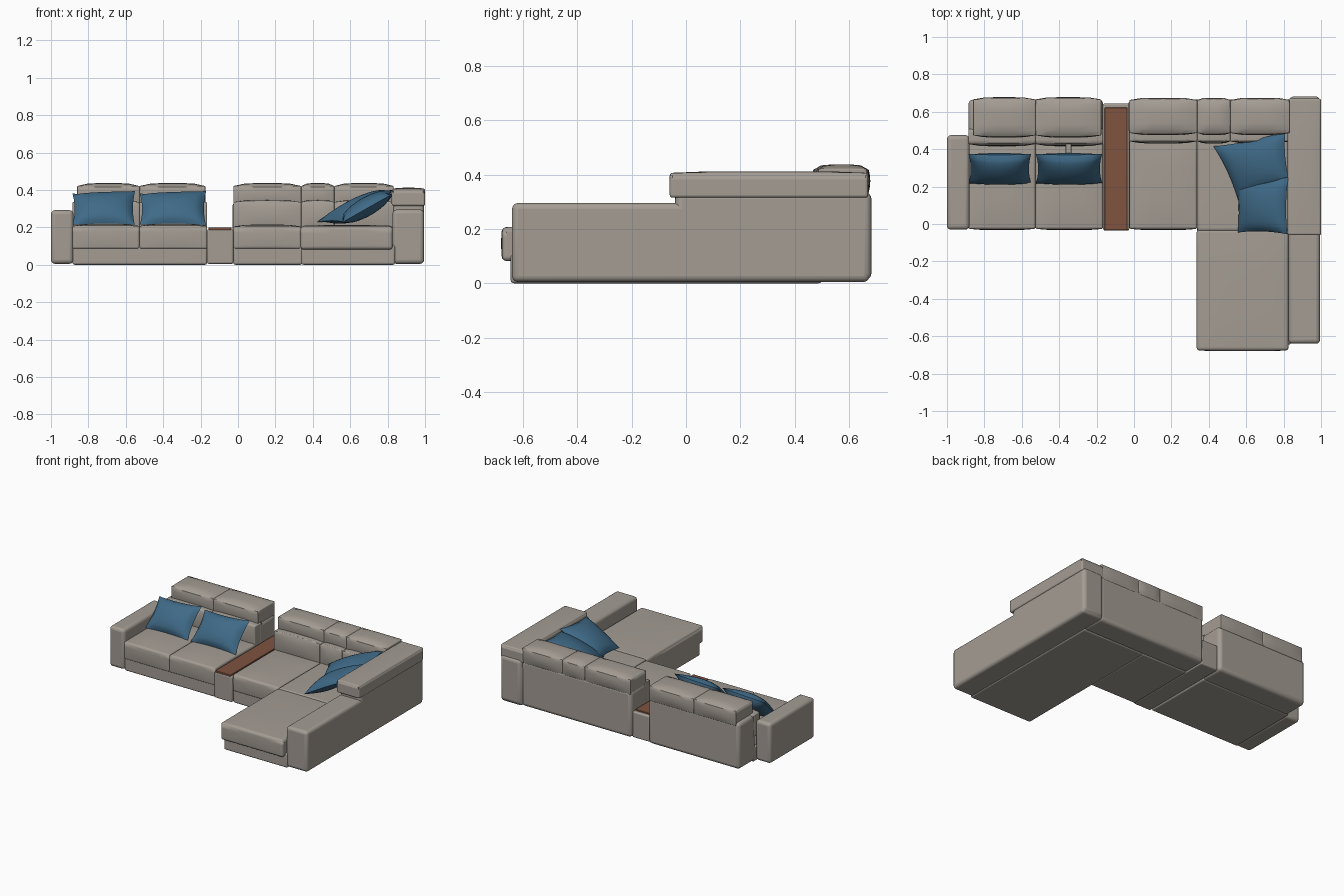
import bpy, bmesh, math
from mathutils import Vector

if "Cube" in bpy.data.objects:
    bpy.data.objects.remove(bpy.data.objects["Cube"])


def material(name, rgb):
    m = bpy.data.materials.new(name)
    m.diffuse_color = (*rgb, 1)
    m.use_nodes = True
    m.node_tree.nodes["Principled BSDF"].inputs["Base Color"].default_value = m.diffuse_color
    return m


GREY = material("warm grey fabric", (0.37, 0.335, 0.295))
BLUE = material("blue fabric", (0.05, 0.145, 0.245))
BROWN = material("brown wood", (0.215, 0.088, 0.052))


def finish(bm, name, mat):
    bmesh.ops.recalc_face_normals(bm, faces=bm.faces)
    me = bpy.data.meshes.new(name)
    bm.to_mesh(me)
    bm.free()
    me.materials.append(mat)
    ob = bpy.data.objects.new(name, me)
    bpy.context.collection.objects.link(ob)
    bpy.ops.object.select_all(action='DESELECT')
    ob.select_set(True)
    bpy.context.view_layer.objects.active = ob
    bpy.ops.object.shade_smooth_by_angle(angle=math.radians(40))
    return ob


def block(name, x, y, z, r=0.015, crown=0.0, bulge=0.0, mat=GREY):
    """Soft-edged box; crown domes the top, bulge swells front and back."""
    bm = bmesh.new()
    bmesh.ops.create_cube(bm, size=2)
    if crown or bulge:
        bmesh.ops.subdivide_edges(bm, edges=bm.edges, cuts=5, use_grid_fill=True)
    lo, hi = Vector((x[0], y[0], z[0])), Vector((x[1], y[1], z[1]))
    for v in bm.verts:
        a, b, c = v.co
        v.co = [(lo[i] + hi[i]) / 2 + v.co[i] * (hi[i] - lo[i]) / 2 for i in range(3)]
        if c > 0.99:
            v.co.z -= crown * (1 - (1 - a ** 4) * (1 - b ** 4))
        if abs(b) > 0.99:
            v.co.y -= math.copysign(bulge * (1 - (1 - a ** 4) * (1 - c * c)), b)
    ob = finish(bm, name, mat)
    bev = ob.modifiers.new("soft edges", 'BEVEL')
    bev.width, bev.segments = r, 4
    bev.limit_method, bev.angle_limit = 'ANGLE', math.radians(50)
    return ob


def pillow(name, corners, thick, n=14):
    """Stuffed pillow over four corners, with sides drawn in between them."""
    p = [Vector(c) for c in corners]
    normal = (p[1] - p[0]).cross(p[3] - p[0]).normalized()
    bm = bmesh.new()
    grids = []
    for side in (1, -1):
        rows = []
        for i in range(n + 1):
            row = []
            for j in range(n + 1):
                u, v = 2 * i / n - 1, 2 * j / n - 1
                s = (u * (1 - 0.07 * (1 - v * v)) + 1) / 2
                t = (v * (1 - 0.07 * (1 - u * u)) + 1) / 2
                co = (p[0].lerp(p[1], s)).lerp(p[3].lerp(p[2], s), t)
                puff = ((1 - u * u) * (1 - v * v)) ** 0.5 * thick / 2
                row.append(bm.verts.new(co + normal * side * puff))
            rows.append(row)
        grids.append(rows)
    for g in grids:
        for i in range(n):
            for j in range(n):
                bm.faces.new((g[i][j], g[i + 1][j], g[i + 1][j + 1], g[i][j + 1]))
    bmesh.ops.remove_doubles(bm, verts=bm.verts, dist=1e-5)
    return finish(bm, name, BLUE)


# Left two-seat section
block("left_arm", (-1, -0.88), (-0.03, 0.475), (0.005, 0.292), 0.022)
block("left_base", (-0.885, -0.165), (-0.022, 0.5), (0, 0.105), 0.012)
block("left_back", (-0.885, -0.165), (0.47, 0.665), (0.005, 0.335), 0.025)
for i, x in enumerate(((-0.885, -0.527), (-0.527, -0.165))):
    block(f"left_seat_{i}", x, (-0.032, 0.46), (0.085, 0.22), 0.03, 0.012, 0.006)
    block(f"left_back_pad_{i}", x, (0.415, 0.52), (0.18, 0.345), 0.035, 0.01, 0.012)
    hx = (x[0] + 0.025, x[1]) if i == 0 else (x[0], x[1] - 0.01)
    block(f"left_headrest_{i}", hx, (0.462, 0.678), (0.315, 0.437), 0.042, 0.016, 0.012)
block("strap", (-0.365, -0.335), (0.36, 0.48), (0.325, 0.335), 0.003)

# Console between the sections
block("console", (-0.165, -0.025), (-0.035, 0.645), (0.005, 0.19), 0.01)
block("console_top", (-0.157, -0.035), (-0.033, 0.622), (0.185, 0.2), 0.004, mat=BROWN)

# Right section with corner and chaise
block("right_base", (-0.025, 0.345), (-0.022, 0.5), (0, 0.105), 0.012)
block("chaise_base", (0.338, 0.84), (-0.645, 0.5), (0, 0.105), 0.012)
block("right_seat", (-0.025, 0.338), (-0.032, 0.47), (0.085, 0.215), 0.03, 0.01, 0.006)
block("corner_seat", (0.338, 0.828), (-0.04, 0.48), (0.085, 0.212), 0.02, 0.004)
block("chaise_seat", (0.335, 0.826), (-0.68, -0.025), (0.082, 0.212), 0.026, 0.006, 0.004)
block("right_back", (-0.03, 0.84), (0.485, 0.665), (0.005, 0.335), 0.025)
for i, x in enumerate(((-0.025, 0.338), (0.338, 0.515), (0.515, 0.832))):
    block(f"right_back_pad_{i}", x, (0.43, 0.52), (0.18, 0.345), 0.035, 0.01, 0.012)
    block(f"right_headrest_{i}", x, (0.475, 0.675), (0.315, 0.437), 0.042, 0.016, 0.012)

# Long right arm with its raised rear half and bolster
block("right_arm", (0.826, 0.995), (-0.64, 0.675), (0.005, 0.295), 0.022)
block("right_arm_rear", (0.83, 0.995), (-0.04, 0.682), (0.012, 0.335), 0.025)
block("right_arm_bolster", (0.822, 1.0), (-0.06, 0.67), (0.315, 0.412), 0.035, 0.006)

# Scatter pillows
for i, x in enumerate((-0.885, -0.525)):
    w = 0.335 if i == 0 else 0.355
    pillow(f"left_pillow_{i}", ((x, 0.215, 0.215), (x + w, 0.215, 0.205),
                                (x + w, 0.375, 0.395), (x, 0.375, 0.38)), 0.11)
pillow("front_arm_pillow", ((0.555, -0.045, 0.225), (0.82, -0.055, 0.375),
                            (0.825, 0.25, 0.4), (0.545, 0.235, 0.24)), 0.1)
pillow("corner_pillow", ((0.425, 0.415, 0.23), (0.56, 0.12, 0.23),
                         (0.83, 0.23, 0.375), (0.81, 0.495, 0.4)), 0.11)
